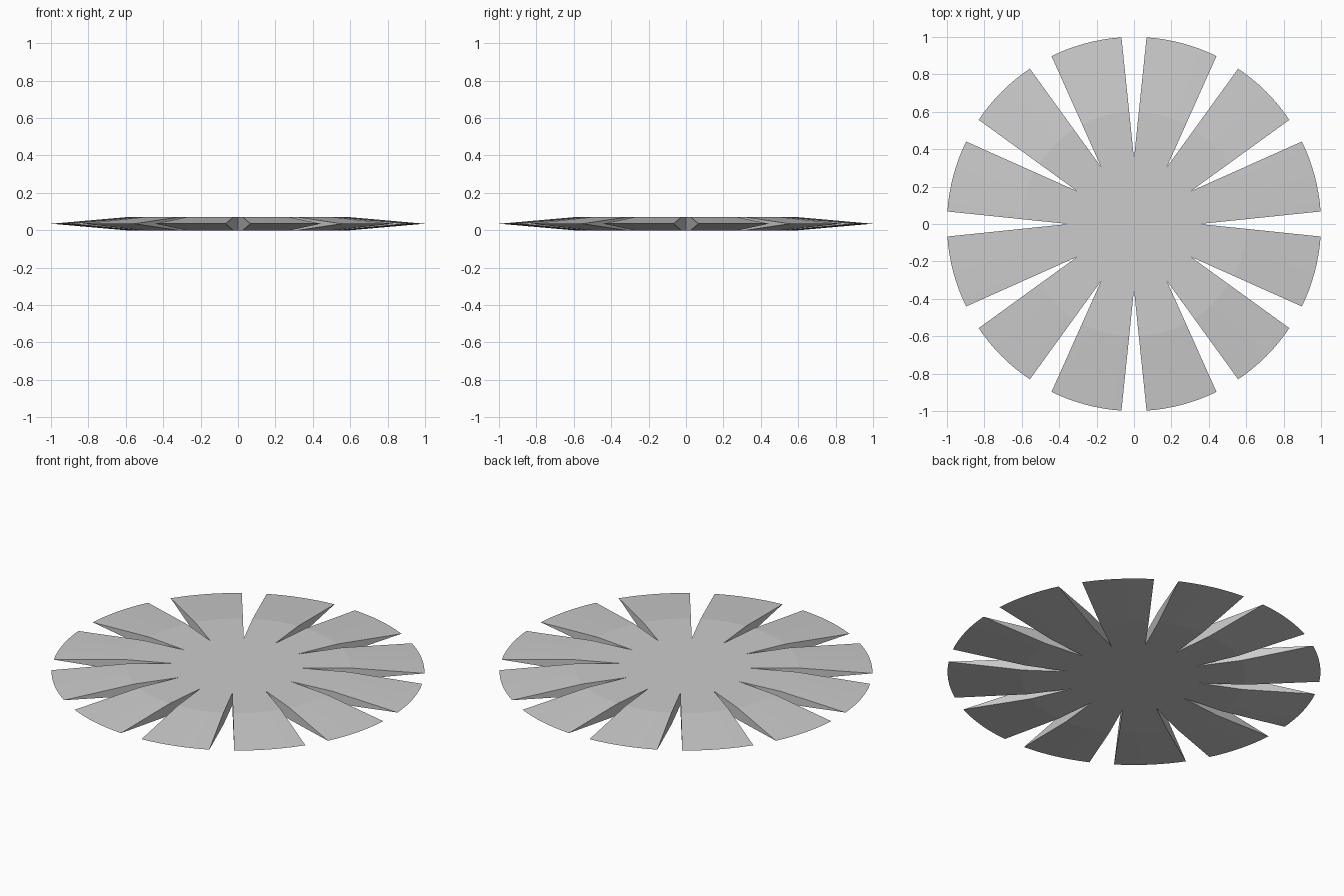
import bpy, bmesh
from math import pi, asin, sin, cos

if "Cube" in bpy.data.objects:
    bpy.data.objects.remove(bpy.data.objects["Cube"])

TEETH, STEPS = 12, 8
R_SLOT, R_FLAT, R_RIM = 0.35, 0.6, 1.0
THICK, SLOT_HALF = 0.07, 0.067
SECTOR = 2 * pi / TEETH

bm = bmesh.new()


def vert(r, a, z):
    return bm.verts.new((r * cos(a), r * sin(a), z))


def arc(r, k, z):
    # Arc across one tooth, leaving half a slot on each side
    half_slot = SLOT_HALF * (r - R_SLOT) / (R_RIM - R_SLOT)
    gap = asin(half_slot / r)
    start, span = k * SECTOR + gap, SECTOR - 2 * gap
    return [vert(r, start + span * i / STEPS, z) for i in range(STEPS + 1)]


# Slot roots and tooth outlines on both flat sides
root_top = [vert(R_SLOT, k * SECTOR, THICK) for k in range(TEETH)]
root_low = [vert(R_SLOT, k * SECTOR, 0) for k in range(TEETH)]
top_outline, low_outline = [], []

for k in range(TEETH):
    n = (k + 1) % TEETH
    top, low = arc(R_FLAT, k, THICK), arc(R_FLAT, k, 0)
    rim = arc(R_RIM, k, THICK / 2)
    top_outline += [root_top[k]] + top
    low_outline += [root_low[k]] + low
    # Bevels tapering to the knife-edge rim
    for i in range(STEPS):
        bm.faces.new((top[i], rim[i], rim[i + 1], top[i + 1]))
        bm.faces.new((low[i + 1], rim[i + 1], rim[i], low[i]))
    # Slot walls
    bm.faces.new((root_top[k], root_low[k], low[0], rim[0], top[0]))
    bm.faces.new((top[-1], rim[-1], low[-1], root_low[n], root_top[n]))

# Flat central faces
bm.faces.new(top_outline)
bm.faces.new(low_outline[::-1])
bmesh.ops.recalc_face_normals(bm, faces=bm.faces)

mesh = bpy.data.meshes.new("slotted_disc")
bm.to_mesh(mesh)
bm.free()
disc = bpy.data.objects.new("slotted_disc", mesh)
bpy.context.collection.objects.link(disc)
